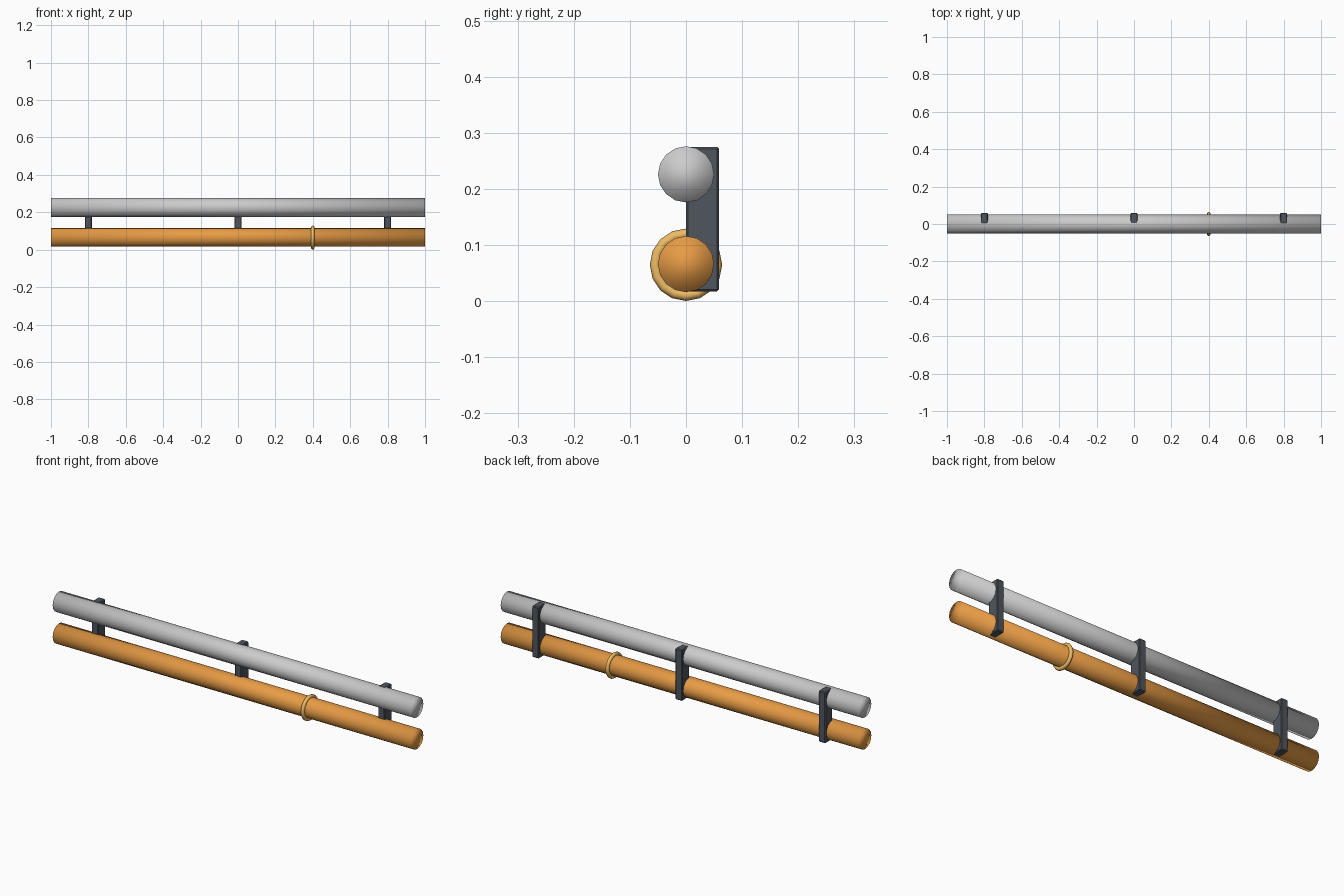
import bpy
from math import pi

if "Cube" in bpy.data.objects:
    bpy.data.objects.remove(bpy.data.objects["Cube"])

LOW_Z, HIGH_Z, BAR_R = 0.066, 0.226, 0.05


def material(name, color):
    m = bpy.data.materials.new(name)
    m.diffuse_color = (*color, 1)
    m.use_nodes = True
    m.node_tree.nodes["Principled BSDF"].inputs["Base Color"].default_value = m.diffuse_color
    return m


def finish(name, mat=None):
    ob = bpy.context.object
    ob.name = name
    if mat:
        ob.data.materials.append(mat)
    return ob


orange = material("orange", (0.80, 0.33, 0.06))
gold = material("gold", (0.85, 0.50, 0.13))
dark = material("dark_grey", (0.08, 0.09, 0.11))
silver = material("silver", (0.55, 0.56, 0.58))

# Two long parallel bars, smooth shaded over the caps too
for name, z, mat in (("lower_bar", LOW_Z, orange), ("upper_bar", HIGH_Z, silver)):
    bpy.ops.mesh.primitive_cylinder_add(vertices=16, radius=BAR_R, depth=2,
                                        location=(0, 0, z), rotation=(0, pi / 2, 0))
    finish(name, mat)
    bpy.ops.object.shade_smooth()

# Ring around the lower bar
bpy.ops.mesh.primitive_torus_add(major_segments=16, minor_segments=8,
                                 major_radius=0.055, minor_radius=0.0095,
                                 location=(0.4, 0, 0.0648), rotation=(0, pi / 2, 0))
finish("ring", gold)
bpy.ops.object.shade_smooth()

# Three brackets joining the bars at the back
for name, x in (("left_bracket", -0.8), ("middle_bracket", 0), ("right_bracket", 0.8)):
    bpy.ops.mesh.primitive_cube_add(size=1, location=(x, 0.0295, 0.146))
    ob = finish(name, dark)
    ob.scale = (0.038, 0.059, 0.258)
    bpy.ops.object.transform_apply(location=False, rotation=False, scale=True)
    bev = ob.modifiers.new("bevel", 'BEVEL')
    bev.width = 0.004
    bev.segments = 1
